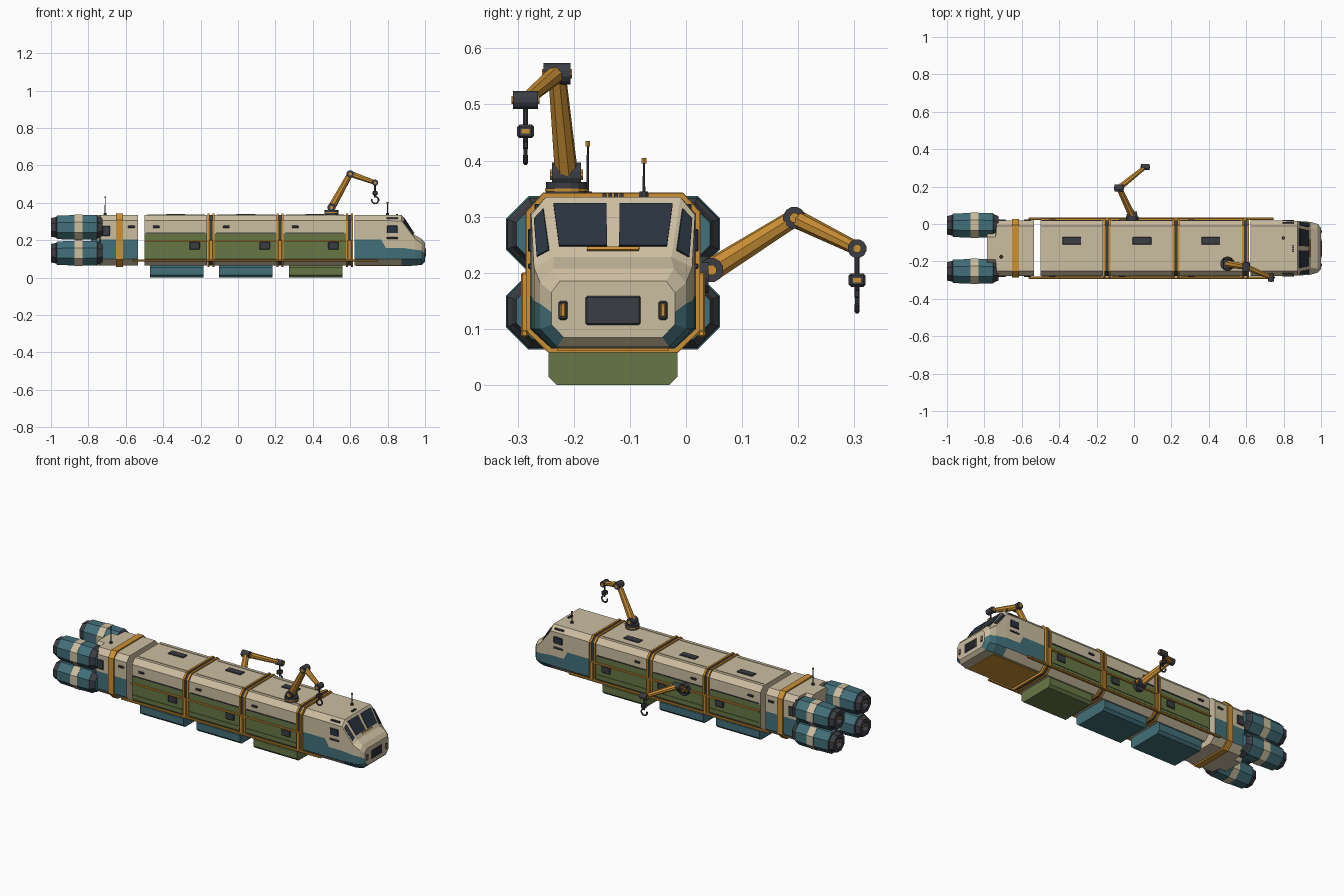
import bpy, bmesh
from math import pi, sin, cos
from mathutils import Vector, Matrix

if "Cube" in bpy.data.objects:
    bpy.data.objects.remove(bpy.data.objects["Cube"])

CY = -0.13  # hull centre line


def material(name, rgb):
    m = bpy.data.materials.new(name)
    m.diffuse_color = (*rgb, 1)
    m.use_nodes = True
    m.node_tree.nodes["Principled BSDF"].inputs["Base Color"].default_value = m.diffuse_color
    return m


BEIGE = material("beige", (.60, .51, .35))
GREEN = material("green", (.135, .185, .06))
TEAL = material("teal", (.055, .16, .19))
ORANGE = material("orange", (.60, .28, .035))
DARK = material("dark", (.045, .048, .058))
GLASS = material("glass", (.022, .034, .05))


def finish(name, bm, *mats):
    bmesh.ops.recalc_face_normals(bm, faces=bm.faces)
    me = bpy.data.meshes.new(name)
    bm.to_mesh(me)
    bm.free()
    for m in mats:
        me.materials.append(m)
    ob = bpy.data.objects.new(name, me)
    bpy.context.collection.objects.link(ob)
    return ob


def box(name, c, s, mat, bevel=0.0):
    bm = bmesh.new()
    bmesh.ops.create_cube(bm, size=1)
    bmesh.ops.transform(bm, matrix=Matrix.Translation(c) @ Matrix.Diagonal((*s, 1)), verts=bm.verts)
    if bevel:
        bmesh.ops.bevel(bm, geom=bm.edges[:], offset=bevel, segments=1, affect='EDGES')
    return finish(name, bm, mat)


def beam(name, a, b, r1, r2, mat, sides=8):
    a, b = Vector(a), Vector(b)
    d = b - a
    bm = bmesh.new()
    bmesh.ops.create_cone(bm, cap_ends=True, segments=sides, radius1=r1, radius2=r2, depth=d.length,
                          matrix=Matrix.Rotation(pi / sides, 4, 'Z'))
    rot = d.to_track_quat('Z', 'Y').to_matrix().to_4x4()
    bmesh.ops.transform(bm, matrix=Matrix.Translation((a + b) / 2) @ rot, verts=bm.verts)
    return finish(name, bm, mat)


def skin(name, rings, mats, pick):
    """Bridge closed rings of points; pick(ring, segment) gives the material slot."""
    bm = bmesh.new()
    vs = [[bm.verts.new(p) for p in r] for r in rings]
    n = len(vs[0])
    for i in range(len(vs) - 1):
        for j in range(n):
            k = (j + 1) % n
            bm.faces.new((vs[i][j], vs[i][k], vs[i + 1][k], vs[i + 1][j])).material_index = pick(i, j)
    bm.faces.new(vs[0])
    bm.faces.new(vs[-1])
    return finish(name, bm, *mats)


def section(x, hb=.11, zb=.065, hs=.148, zl=.1, zm=.235, zu=.305, ht=.12, zt=.335):
    half = [(hb, zb), (hs, zl), (hs, zm), (hs, zu), (ht, zt)]
    pts = half + [(-y, z) for y, z in reversed(half)]
    return [Vector((x, CY + y, z)) for y, z in pts]


def panel(name, q, u0, u1, v0, v1, mat, t=.004):
    """Thin plate lying on part of the quad q."""
    f = lambda u, v: q[0].lerp(q[1], u).lerp(q[3].lerp(q[2], u), v)
    base = [f(u0, v0), f(u1, v0), f(u1, v1), f(u0, v1)]
    n = (base[2] - base[0]).cross(base[3] - base[1]).normalized()
    if n.dot(sum(base, Vector()) / 4 - Vector((.8, CY, .18))) < 0:
        n = -n
    return skin(name, [[p - n * t for p in base], [p + n * t for p in base]], [mat], lambda i, j: 0)


# cargo modules with their hatches, vents, seams and belly boxes
LOWSIDE = (1, 7)
for i, x0 in enumerate((-.5, -.125, .243)):
    x1 = x0 + .335
    skin("cargo_module", [section(x0), section(x1)], [BEIGE, GREEN], lambda r, j: int(j in LOWSIDE))
    xm = (x0 + x1) / 2
    box("roof_vent", (xm, CY + .04, .336), (.1, .04, .01), DARK, .002)
    for y in (-.1, .1):
        box("roof_seam", (xm, CY + y, .335), (.31, .006, .006), BEIGE)
    for s in (-1, 1):
        y = CY + s * .148
        box("side_hatch", (xm + .10, y, .17), (.056, .012, .04), DARK, .003)
        box("handle", (xm - .105, y, .272), (.036, .012, .012), DARK, .002)
        box("side_seam", (xm, y, .238), (.32, .007, .006), DARK)
        box("side_ridge", (xm, y, .125), (.32, .007, .005), GREEN)
    box_mat = (TEAL, TEAL, GREEN)[i]
    bx = (-.328, .042, .415)[i]
    cut = [(.1, 0), (.115, .015), (.115, .055), (.105, .068)]
    prof = cut + [(-y, z) for y, z in reversed(cut)]
    skin("belly_box", [[Vector((x, CY + y, z)) for y, z in prof] for x in (bx - .143, bx + .143)],
         [box_mat], lambda r, j: 0)


# frames wrapping the hull between modules
def hoop(name, x, w, grow, mat):
    g = grow
    out = lambda xx, e: section(xx, .11 + e * .6, .065 - e, .148 + e, .1 - e * .4, .235, .305 + e * .4,
                                .12 + e * .6, .335 + e)
    a, b = x - w / 2, x + w / 2
    rings = [out(a, -.012), out(a, g), out(b, g), out(b, -.012)]
    bm = bmesh.new()
    vs = [[bm.verts.new(p) for p in r] for r in rings]
    for i in range(4):
        for j in range(10):
            k, n = (j + 1) % 10, (i + 1) % 4
            bm.faces.new((vs[i][j], vs[i][k], vs[n][k], vs[n][j]))
    return finish(name, bm, mat)


for x in (-.145, .225, .597):
    for dx in (-.0135, .0135):
        hoop("frame_hoop", x + dx, .011, .007, ORANGE)
    hoop("frame_core", x, .017, .001, DARK)
    for s in (-1, 1):
        box("frame_post", (x, CY + s * .157, .143), (.022, .014, .115), ORANGE, .003)
hoop("rear_strap", -.633, .036, .008, ORANGE)

# side rails
for s in (-1, 1):
    y = CY + s * .158
    box("lower_rail", (.092, y, .092), (1.31, .013, .013), ORANGE, .003)
    box("middle_rail", (.05, y - s * .003, .197), (1.1, .01, .008), ORANGE)

# rear module
small = dict(hb=.06, hs=.085, ht=.06)
skin("rear_module", [section(-.785, zm=.205, **small), section(-.74, zm=.205, **small),
                     section(-.735, zm=.205), section(-.535, zm=.205)],
     [BEIGE, TEAL], lambda r, j: int(j in LOWSIDE))
for s in (-1, 1):
    box("rear_vent", (-.705, CY + s * .148, .25), (.04, .012, .055), DARK, .003)
    box("rear_handle", (-.57, CY + s * .148, .272), (.036, .012, .012), DARK, .002)

# four octagonal engines
PROFILE = [(-1, .030), (-1, .052), (-.972, .058), (-.968, .066), (-.875, .069), (-.875, .071), (-.832, .071),
           (-.832, .069), (-.755, .068), (-.745, .060), (-.725, .052)]
SLOTS = [1, 1, 1, 0, 0, 2, 0, 0, 1, 1]
for sy in (-1, 1):
    for z in (.131, .269):
        rings = [[Vector((x, CY + sy * .123 + r * 1.03 * cos(a), z + r * 1.03 * sin(a)))
                  for a in [pi / 8 + k * pi / 4 for k in range(8)]] for x, r in [(-.965, .028)] + PROFILE]
        skin("engine", rings, [TEAL, DARK, BEIGE], lambda i, j: ([1] + SLOTS)[i])
        box("engine_core", (-.975, CY + sy * .123, z), (.02, .04, .016), ORANGE, .003)

# cab: sloped windscreen and blunt nose
CAB = [section(.622, zm=.205), section(.765, zm=.205), section(.79, zm=.16),
       section(.875, hs=.146, zm=.16, zu=.303),
       section(.945, hs=.141, zm=.15, zu=.21, ht=.104, zt=.228),
       section(.982, hb=.1, zb=.068, hs=.13, zm=.145, zu=.182, ht=.108, zt=.208),
       section(1.0, hb=.088, zb=.085, hs=.11, zl=.108, zm=.13, zu=.165, ht=.095, zt=.185)]
skin("cab", CAB, [BEIGE, TEAL], lambda i, j: int(j in LOWSIDE or (j in (0, 8) and i > 2)))
screen = [CAB[3][4], CAB[3][5], CAB[4][5], CAB[4][4]]
panel("windscreen", screen, .05, .45, .12, .82, GLASS)
panel("windscreen", screen, .55, .95, .12, .82, GLASS)
panel("wiper_bar", screen, .28, .72, .85, .90, ORANGE, .006)
for a, b in ((3, 4), (6, 5)):
    panel("corner_window", [CAB[3][a], CAB[3][b], CAB[4][b], CAB[4][a]], .2, .8, .15, .85, GLASS)
for s in (-1, 1):
    y = CY + s * .147
    box("door_window", (.825, y, .258), (.055, .01, .04), GLASS, .002)
    for z in (.212, .318):
        box("door_slat", (.825, y - s * (.012 if z > .3 else 0), z), (.06, .01, .01), DARK, .002)
    box("headlight_frame", (.998, CY + s * .089, .133), (.012, .016, .034), DARK, .003)
    box("headlight", (1.0, CY + s * .089, .133), (.012, .009, .024), ORANGE, .002)
box("grille", (.997, CY, .133), (.012, .1, .054), DARK, .004)
for k in range(4):
    box("grille_slat", (1.002, CY, .117 + k * .011), (.006, .08, .004), DARK)
box("cab_sill", (.78, CY, .066), (.3, .2, .008), ORANGE)
for k in range(4):
    box("roof_light", (.85, CY - .015 + k * .01, .337), (.012, .007, .008), DARK)

# antennas
for x, y, top in ((-.71, -.175, .435), (.8, -.075, .405)):
    beam("antenna_base", (x, y, .33), (x, y, .345), .01, .008, DARK)
    beam("antenna_mast", (x, y, .34), (x, y, top - .01), .003, .002, DARK, 6)
    beam("antenna_tip", (x, y, top - .01), (x, y, top), .005, .005, ORANGE, 6)


# crane arms with hooks
def crane(shoulder, elbow, wrist, axis):
    ax = Vector(axis)
    sh, el, wr = Vector(shoulder), Vector(elbow), Vector(wrist)
    beam("upper_arm", sh, el, .021, .016, ORANGE)
    beam("forearm", el, wr, .017, .012, ORANGE)
    for p, r, w in ((sh, .022, .026), (el, .02, .024), (wr, .017, .022)):
        beam("arm_joint", p - ax * w, p + ax * w, r, r, DARK, 12)
        beam("joint_pin", p - ax * (w + .003), p + ax * (w + .003), r * .45, r * .45, ORANGE, 8)
    down = Vector((0, 0, -1))
    beam("hook_link", wr, wr + down * .08, .005, .005, DARK)
    box("hook_block", wr + down * .056, (.026, .03, .024), DARK, .004)
    box("hook_badge", wr + down * .056, (.03, .014, .008), ORANGE)
    c = wr + down * .093
    pts = [c + Vector((sin(a), 0, cos(a))) * .019 for a in [k * pi / 5 for k in range(9)]]
    for p, q in zip(pts, pts[1:]):
        beam("hook", p, q, .0045, .0045, DARK, 6)


beam("top_turntable", (.5, -.213, .333), (.5, -.213, .362), .037, .037, DARK, 16)
beam("top_turntable_ring", (.5, -.213, .345), (.5, -.213, .35), .039, .039, ORANGE, 16)
crane((.5, -.213, .375), (.6, -.23, .555), (.733, -.286, .508), (0, 1, 0))
beam("side_turntable", (-.01, .012, .197), (-.01, .04, .197), .034, .034, DARK, 16)
crane((-.01, .045, .205), (-.08, .193, .298), (.06, .305, .243), (1, 0, 0))
